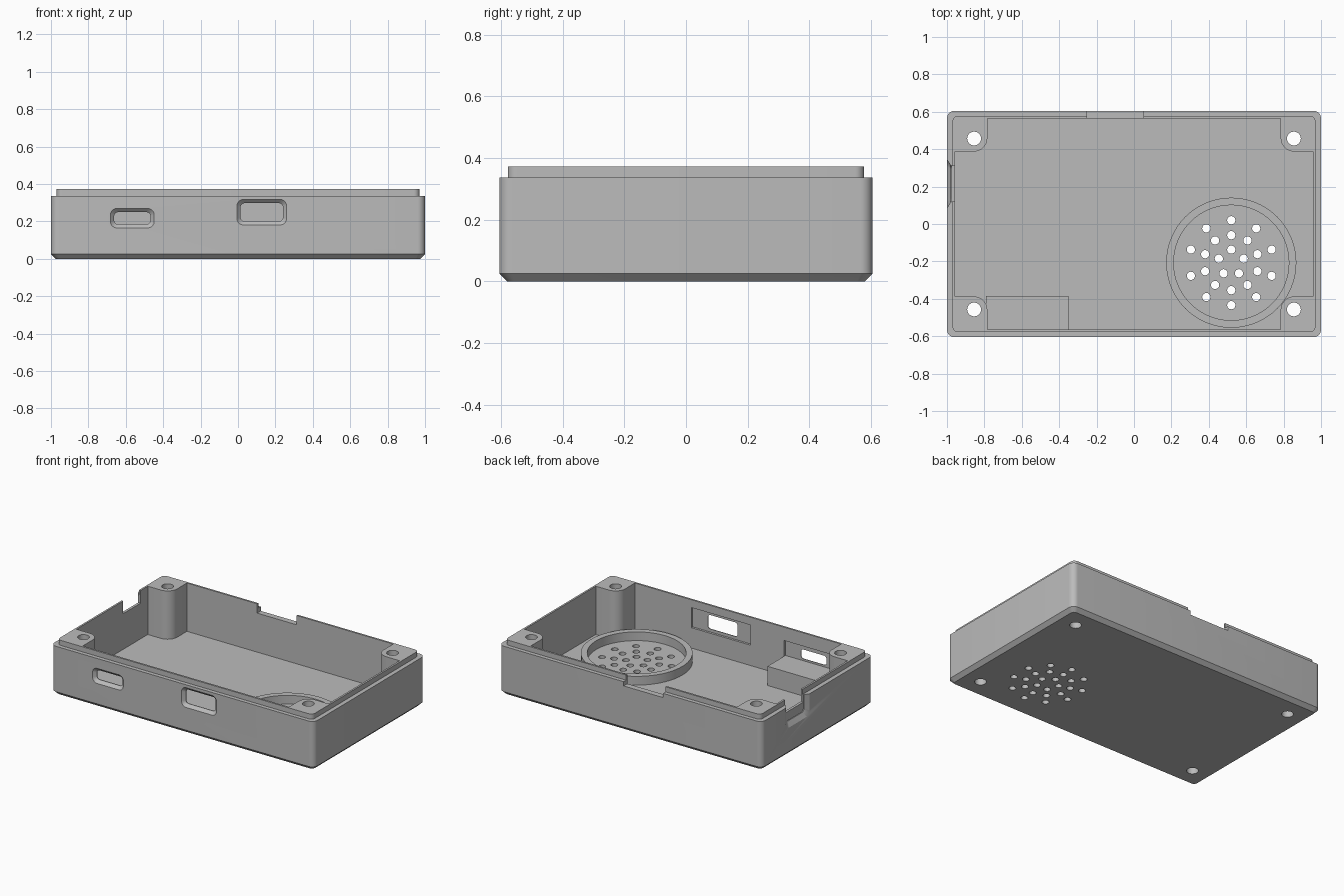
import bpy, bmesh, math
from mathutils import Matrix, Vector

if "Cube" in bpy.data.objects:
    bpy.data.objects.remove(bpy.data.objects["Cube"])

grey = bpy.data.materials.new("matte grey plastic")
grey.use_nodes = True
colour = (0.5, 0.5, 0.5, 1)
grey.diffuse_color = colour
grey.node_tree.nodes["Principled BSDF"].inputs["Base Color"].default_value = colour


def finish(name, bm):
    bmesh.ops.recalc_face_normals(bm, faces=bm.faces[:])
    mesh = bpy.data.meshes.new(name)
    bm.to_mesh(mesh)
    bm.free()
    mesh.materials.append(grey)
    obj = bpy.data.objects.new(name, mesh)
    bpy.context.collection.objects.link(obj)
    return obj


def arc(cx, cy, r, start, sweep, n=8):
    angles = [math.radians(start + sweep * i / n) for i in range(n + 1)]
    return [(cx + r * math.cos(a), cy + r * math.sin(a)) for a in angles]


def rounded(hw, hh, r):
    """Outline of a rounded rectangle."""
    pts = []
    for i, (sx, sy) in enumerate([(1, 1), (-1, 1), (-1, -1), (1, -1)]):
        pts += arc(sx * (hw - r), sy * (hh - r), r, 90 * i, 90)
    return pts


def loft(name, layers, matrix=Matrix()):
    """Skin equal-length outlines, each given with its depth."""
    bm = bmesh.new()
    rings = [[bm.verts.new(matrix @ Vector((x, y, w))) for x, y in pts] for pts, w in layers]
    for a, b in zip(rings, rings[1:]):
        for i in range(len(a)):
            j = (i + 1) % len(a)
            bm.faces.new((a[i], a[j], b[j], b[i]))
    bm.faces.new(rings[0])
    bm.faces.new(rings[-1])
    return finish(name, bm)


def box(name, lo, hi):
    lo, hi = Vector(lo), Vector(hi)
    bm = bmesh.new()
    bmesh.ops.create_cube(bm, size=1, matrix=Matrix.Translation((lo + hi) / 2)
                          @ Matrix.Diagonal((*(hi - lo), 1)))
    return finish(name, bm)


def drill(name, holes, depth):
    """Upright cylinders from (x, y, radius)."""
    bm = bmesh.new()
    for x, y, r in holes:
        bmesh.ops.create_cone(bm, cap_ends=True, segments=24, radius1=r, radius2=r,
                              depth=depth, matrix=Matrix.Translation((x, y, 0)))
    return finish(name, bm)


def cut(target, cutter):
    mod = target.modifiers.new("cut", "BOOLEAN")
    mod.operation = "DIFFERENCE"
    mod.solver = "EXACT"
    mod.object = cutter
    bpy.context.view_layer.objects.active = target
    bpy.ops.object.modifier_apply(modifier=mod.name)
    bpy.data.objects.remove(cutter)


# Outer shell with bottom chamfer and stepped lip
W, D, H, TOP, FLOOR = 1.0, 0.605, 0.337, 0.372, 0.04
lip = rounded(0.97, 0.578, 0.03)
case = loft("case_shell", [
    (rounded(W - 0.025, D - 0.025, 0.025), 0),
    (rounded(W, D, 0.04), 0.025),
    (rounded(W, D, 0.04), H),
    (lip, H), (lip, TOP)])

# Cavity, leaving a rounded screw post in each corner
PX, PY, PR = 0.857, 0.46, 0.073
CX, CY = 0.957, 0.565
outline = []
for sx, sy in [(1, 1), (-1, 1), (-1, -1), (1, -1)]:
    corner = [(CX, PY - PR)] + arc(PX, PY, PR, 270, -90) + [(PX - PR, CY)]
    corner = [(sx * x, sy * y) for x, y in corner]
    outline += corner if sx * sy > 0 else corner[::-1]
cut(case, loft("cavity", [(outline, FLOOR), (outline, 0.6)]))

# Screw holes and speaker grille
SX, SY = 0.52, -0.207
cut(case, drill("screw_holes", [(sx * 0.855, sy * 0.457, 0.037)
                                for sx in (-1, 1) for sy in (-1, 1)], 2))
grille = []
for count, radius in [(5, 0.07), (10, 0.147), (10, 0.227)]:
    grille += [(x, y, 0.022) for x, y in arc(SX, SY, radius, 90, 360, count)[:-1]]
cut(case, drill("grille_holes", grille, 0.3))


def funnel(name, place, hw, hh, flare, wall, depth):
    """Port cutter, tapered from the outside inwards; local z points inwards."""
    outer, inner = rounded(hw, hh, 0.035), rounded(hw - flare, hh - flare, 0.02)
    return loft(name, [(outer, -0.02), (outer, 0), (inner, wall), (inner, depth)], place)


# Front ports: inner pocket and flared opening
upright = Matrix.Rotation(math.radians(90), 4, "X") @ Matrix.Diagonal((1, 1, -1, 1))
for x, z, hw, hh, p0, p1, z0, z1 in [
        (-0.565, 0.217, 0.117, 0.052, -0.775, -0.35, 0.172, 0.28),
        (0.127, 0.249, 0.133, 0.068, -0.095, 0.355, 0.18, 0.318)]:
    cut(case, box("pocket", (p0, -0.58, z0), (p1, -0.5, z1)))
    place = Matrix.Translation((x, -D, z)) @ upright
    cut(case, funnel("port", place, hw, hh, 0.02, 0.02, 0.06))

# Side notch: flared outer recess with a narrower slot through the rim
side = Matrix.Translation((-W, 0.215, 0.44)) @ Matrix.Rotation(math.radians(-90), 4, "Z") @ upright
cut(case, funnel("side_recess", side, 0.13, 0.25, 0.033, 0.02, 0.025))
cut(case, box("side_slot", (-1.1, 0.12, 0.285), (-0.9, 0.31, 0.6)))

# Rear rim notch
cut(case, box("rear_notch", (-0.25, 0.5, 0.308), (0.05, 0.7, 0.6)))

# Speaker ring standing on the floor
ring = loft("speaker_ring", [(arc(SX, SY, 0.348, 0, 360, 64)[:-1], 0.02),
                             (arc(SX, SY, 0.348, 0, 360, 64)[:-1], 0.1)])
cut(ring, loft("ring_bore", [(arc(SX, SY, 0.308, 0, 360, 64)[:-1], -0.1),
                             (arc(SX, SY, 0.308, 0, 360, 64)[:-1], 0.3)]))

# Support block behind the small front port
block = box("port_support", (-0.79, -0.575, 0.02), (-0.35, -0.385, 0.172))

# Smooth rounded surfaces, keep edges sharp
bpy.ops.object.select_all(action="DESELECT")
for obj in (case, ring, block):
    obj.select_set(True)
bpy.context.view_layer.objects.active = case
bpy.ops.object.shade_smooth_by_angle(angle=math.radians(30))
